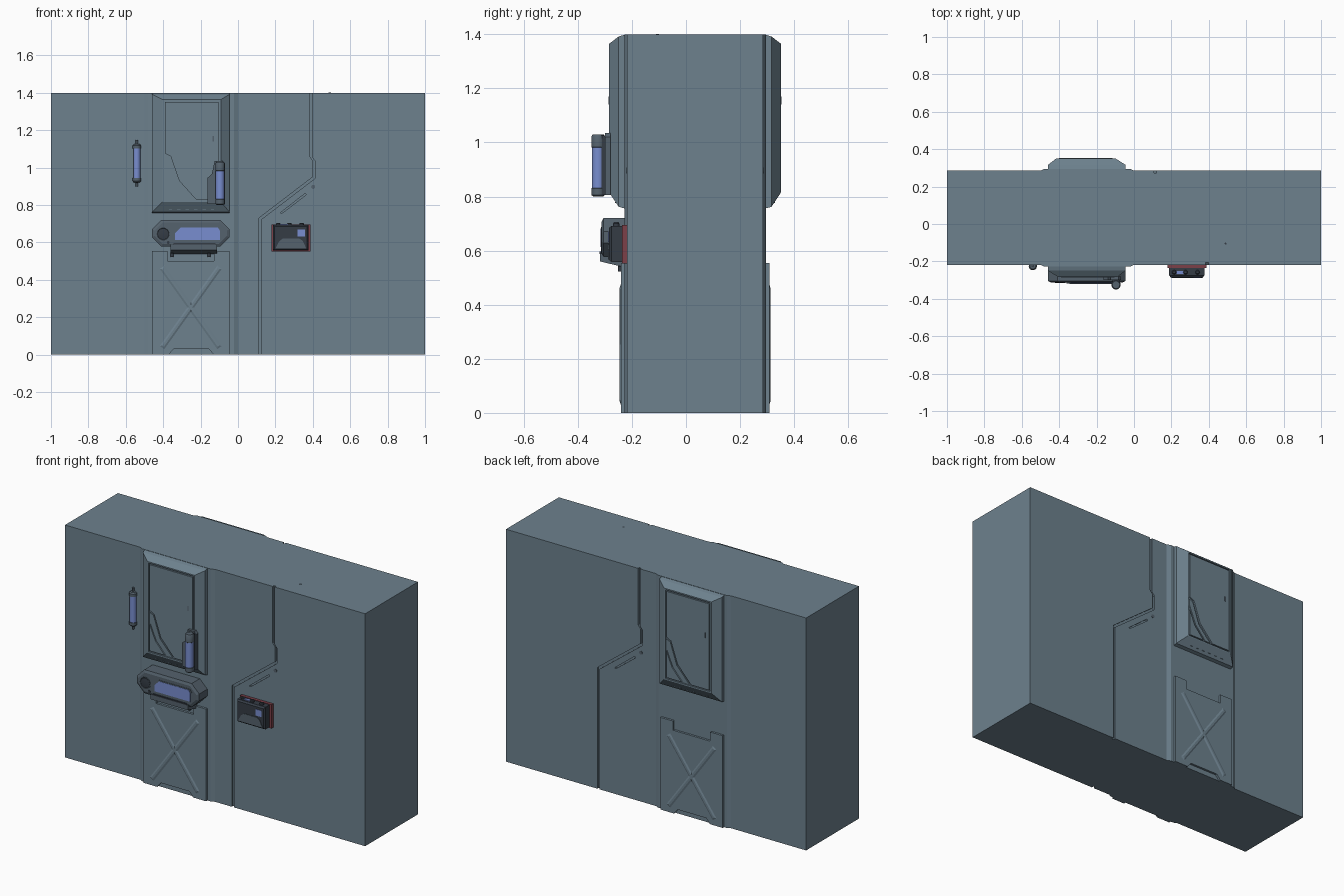
import bpy, bmesh, math
from mathutils import Vector, Matrix

if "Cube" in bpy.data.objects:
    bpy.data.objects.remove(bpy.data.objects["Cube"])

F, B = -0.218, 0.285            # wall faces
CX, CY = -0.2525, 0.0335        # centre of the column

def mat(name, col):
    m = bpy.data.materials.new(name)
    m.diffuse_color = (*col, 1)
    m.use_nodes = True
    m.node_tree.nodes["Principled BSDF"].inputs["Base Color"].default_value = m.diffuse_color
    return m

STEEL = mat("slate_steel", (0.153, 0.22, 0.27))
BLUE = mat("blue_glow", (0.19, 0.27, 0.63))
RED = mat("red_paint", (0.2, 0.05, 0.065))
DARK = mat("dark_metal", (0.035, 0.045, 0.06))
MID = mat("mid_metal", (0.09, 0.122, 0.153))

def finish(name, bm, m):
    bmesh.ops.recalc_face_normals(bm, faces=bm.faces)
    me = bpy.data.meshes.new(name)
    bm.to_mesh(me)
    bm.free()
    ob = bpy.data.objects.new(name, me)
    bpy.context.collection.objects.link(ob)
    me.materials.append(m)
    return ob

def loft(name, rings, m=STEEL):
    bm = bmesh.new()
    vs = [[bm.verts.new(p) for p in r] for r in rings]
    n = len(vs[0])
    for a, b in zip(vs, vs[1:]):
        for i in range(n):
            bm.faces.new((a[i], a[(i + 1) % n], b[(i + 1) % n], b[i]))
    bm.faces.new(vs[0])
    bm.faces.new(vs[-1])
    return finish(name, bm, m)

def xz(pts, y):
    return [(x, y, z) for x, z in pts]

def plate(name, pts, y0, y1, m=STEEL):
    return loft(name, [xz(pts, y0), xz(pts, y1)], m)

def rect(x0, x1, z0, z1, c=0):
    if not c:
        return [(x0, z0), (x1, z0), (x1, z1), (x0, z1)]
    return [(x0 + c, z0), (x1 - c, z0), (x1, z0 + c), (x1, z1 - c),
            (x1 - c, z1), (x0 + c, z1), (x0, z1 - c), (x0, z0 + c)]

def box(name, x0, x1, y0, y1, z0, z1, m=STEEL):
    return plate(name, rect(x0, x1, z0, z1), y0, y1, m)

def turned(name, loc, prof, m=STEEL, axis='Z', n=20):
    # round part from (radius, height) pairs
    rings = [[Vector((r * math.cos(2 * math.pi * i / n), r * math.sin(2 * math.pi * i / n), h))
              for i in range(n)] for r, h in prof]
    rot = Matrix.Rotation(math.pi / 2, 3, 'X') if axis == 'Y' else Matrix.Identity(3)
    ob = loft(name, [[rot @ p + Vector(loc) for p in r] for r in rings], m)
    bpy.context.view_layer.objects.active = ob
    ob.select_set(True)
    bpy.ops.object.shade_smooth_by_angle(angle=math.radians(35))
    ob.select_set(False)
    return ob

def bar(name, a, b, w, y0, y1, m=STEEL):
    # flat rib between two front-view points, bevelled towards y1
    a, b = Vector(a), Vector(b)
    d = (b - a).normalized()
    p = Vector((-d.y, d.x))
    def ring(k):
        e, q = d * (w * k / 2), p * (w * k / 2)
        return [a - e - q, b + e - q, b + e + q, a - e + q]
    return loft(name, [xz(ring(1), y0), xz(ring(0.35), y1)], m)

def cut(target, cutter):
    md = target.modifiers.new("cut", 'BOOLEAN')
    md.operation, md.solver, md.object = 'DIFFERENCE', 'EXACT', cutter
    bpy.context.view_layer.objects.active = target
    bpy.ops.object.modifier_apply(modifier=md.name)
    bpy.data.objects.remove(cutter)

def to_back(ob):
    # copy turned half a revolution about the column centre
    c = ob.copy()
    c.data = ob.data.copy()
    c.name = "back_" + ob.name
    bpy.context.collection.objects.link(c)
    c.data.transform(Matrix.Translation((2 * CX, 2 * CY, 0)) @ Matrix.Rotation(math.pi, 4, 'Z'))

# wall with a shallow raised column on both faces
prof = [(-1, F), (-0.5, F), (-0.48, F - .01), (-0.022, F - .01), (0, F), (1, F),
        (1, B), (0, B), (-0.022, B + .01), (-0.48, B + .01), (-0.5, B), (-1, B)]
wall = loft("wall", [[(x, y, z) for x, y in prof] for z in (0, 1.4)])

# seams, slots and bolts: the back pattern runs the opposite way
path = [(0.112, -.05), (0.112, 0.73), (0.4, 0.95), (0.4, 1.038), (0.383, 1.06), (0.383, 1.45)]
seam = path + [(x + .014, z - .006) for x, z in reversed(path)]
slot = [(0.225, 0.757), (0.237, 0.757), (0.365, 0.855), (0.36, 0.863)]
for y, back in ((F, False), (B, True)):
    flip = lambda pts: [(.503 - x, z) for x, z in pts] if back else pts
    y0, y1 = (y - .012, y + .05) if back else (y - .05, y + .012)
    cut(wall, plate("seam_cut", flip(seam), y0, y1))
    cut(wall, plate("slot_cut", flip(slot), y0, y1))
    turned("seam_bolt", (.101 if back else .402, y, 0.897), [(.011, -.002), (.011, .002)], MID, 'Y', 12)

# window housing: sloped frame with recessed face
front = []
L, R = -0.46, -0.045
hous = [rect(L, R, .755, 1.4), rect(L, R, .762, 1.392), rect(L + .055, R - .045, .815, 1.365),
        rect(L + .063, R - .053, .823, 1.357), rect(L + .063, R - .053, .823, 1.357)]
front.append(loft("window_housing", [xz(p, y) for p, y in zip(hous, (-.222, -.249, -.284, -.284, -.276))]))
front.append(plate("window_panel", [(-.390, 1.350), (-.105, 1.350), (-.105, .83), (-.225, .83),
                                    (-.315, .93), (-.36, 1.06), (-.390, 1.075)], -.27, -.285))
front.append(plate("window_strip", [(-.390, 1.06), (-.366, 1.05), (-.322, .92), (-.24, .83),
                                    (-.275, .83), (-.345, .91), (-.390, 1.02)], -.27, -.282))
front.append(plate("window_corner", [(-.390, .99), (-.352, .9), (-.29, .83), (-.390, .83)], -.27, -.284))
front.append(box("panel_latch", -.135, -.129, -.287, -.28, 1.14, 1.17, MID))
for i in range(6):
    x = -.37 + i * .045
    front.append(box("vent", x, x + .018, -.262, -.25, .777, .780))

# lower kick panel with notch, foot cut-out and crossed ribs
kick = [(L, 0), (-.37, 0), (-.345, .03), (-.155, .03), (-.13, 0), (R, 0), (R, .555), (-.128, .555),
        (-.128, .5), (-.377, .5), (-.377, .555), (L, .555)]
front.append(plate("kick_panel", kick, -.22, -.241))
for s in (-1, 1):
    front.append(bar("cross_rib", (CX - s * .145, .05), (CX + s * .145, .455), .032, -.2405, -.245))

for ob in front:
    to_back(ob)

# control console (front only)
loft("console", [xz(rect(L + d, R - d, .578 + d, .72 - d, .05 - d * .5), y)
                 for d, y in ((0, -.22), (0, -.305), (.014, -.312))], MID)
loft("console_bracket", [[(x, y, z) for y, z in ((-.22, .59), (-.318, .59), (-.318, .56), (-.225, .538))]
                         for x in (-.36, -.112)], MID)
scr = [(-.345, .607), (-.088, .607), (-.088, .667), (-.1, .687), (-.312, .687), (-.345, .65)]
plate("screen_bezel", scr, -.30, -.314, MID)
plate("screen", [(x * .93 - .0155, .647 + (z - .647) * .85) for x, z in scr], -.31, -.3155, BLUE)
turned("speaker_rim", (-.4, -.305, .645), [(.036, 0), (.036, .009), (.032, .009), (.03, .007)], MID, 'Y', 24)
turned("speaker", (-.4, -.305, .645), [(.03, 0), (.03, .008), (.015, .010)], DARK, 'Y', 24)
turned("console_button", (-.373, -.31, .6), [(.008, -.01), (.008, .005)], DARK, 'Y', 12)
box("console_lip", -.345, -.12, -.320, -.30, .588, .596, DARK)
for x in (-.353, -.155):
    turned("bracket_rod", (x, -.243, .522), [(.009, 0), (.009, .02), (.006, .022), (.006, .06)], DARK, n=12)

# canister and holder on the window
plate("canister_holder", [(-.163, .805), (-.07, .805), (-.07, 1.02), (-.082, 1.035), (-.125, 1.035),
                          (-.14, .965), (-.163, .945)], -.28, -.300, MID)
cx, cy = -.096, -.325
turned("canister_base", (cx, cy, .80), [(.018, 0), (.025, .006), (.025, .03), (.022, .034)], MID)
turned("canister_glass", (cx, cy, .83), [(.0235, 0), (.0235, .152)], BLUE)
turned("canister_cap", (cx, cy, .98), [(.022, 0), (.025, .004), (.025, .042), (.02, .05)], MID)
box("canister_clip", cx - .02, cx + .02, -.315, -.295, .805, 1.025, DARK)

# tube lamp on the wall
lx, ly = -.541, -.225
turned("lamp_glass", (lx, ly, .94), [(.019, 0), (.019, .165)], BLUE)
for s in (-1, 1):
    turned("lamp_cap", (lx, ly, 1.023), [(.022, s * .078), (.022, s * .095), (.016, s * .102),
                                         (.006, s * .104), (.006, s * .125)], MID)

# wall box with red back plate
box("box_back_plate", .178, .388, -.236, F + .01, .552, .695, RED)
loft("box_body", [xz(rect(.188 + d, .376 - d, .558 + d, .692 - d), y)
                  for d, y in ((0, -.23), (0, -.275), (.008, -.285))], DARK)
plate("box_face", [(.2, .568), (.365, .568), (.345, .61), (.325, .622), (.24, .622), (.22, .605)],
      -.28, -.288, MID)
box("box_screen", .317, .357, -.288, -.28, .632, .67, BLUE)
plate("box_top_lamp", rect(.222, .275, .685, .698, .005), -.266, -.250, BLUE)
for x in (.215, .275, .34):
    turned("box_knob", (x, -.258, .688), [(.012, 0), (.012, .012), (.008, .017)], DARK, n=12)

# small pin on the top
turned("top_pin", (.49, -.105, 1.395), [(.006, 0), (.006, .0055)], DARK, n=8)
